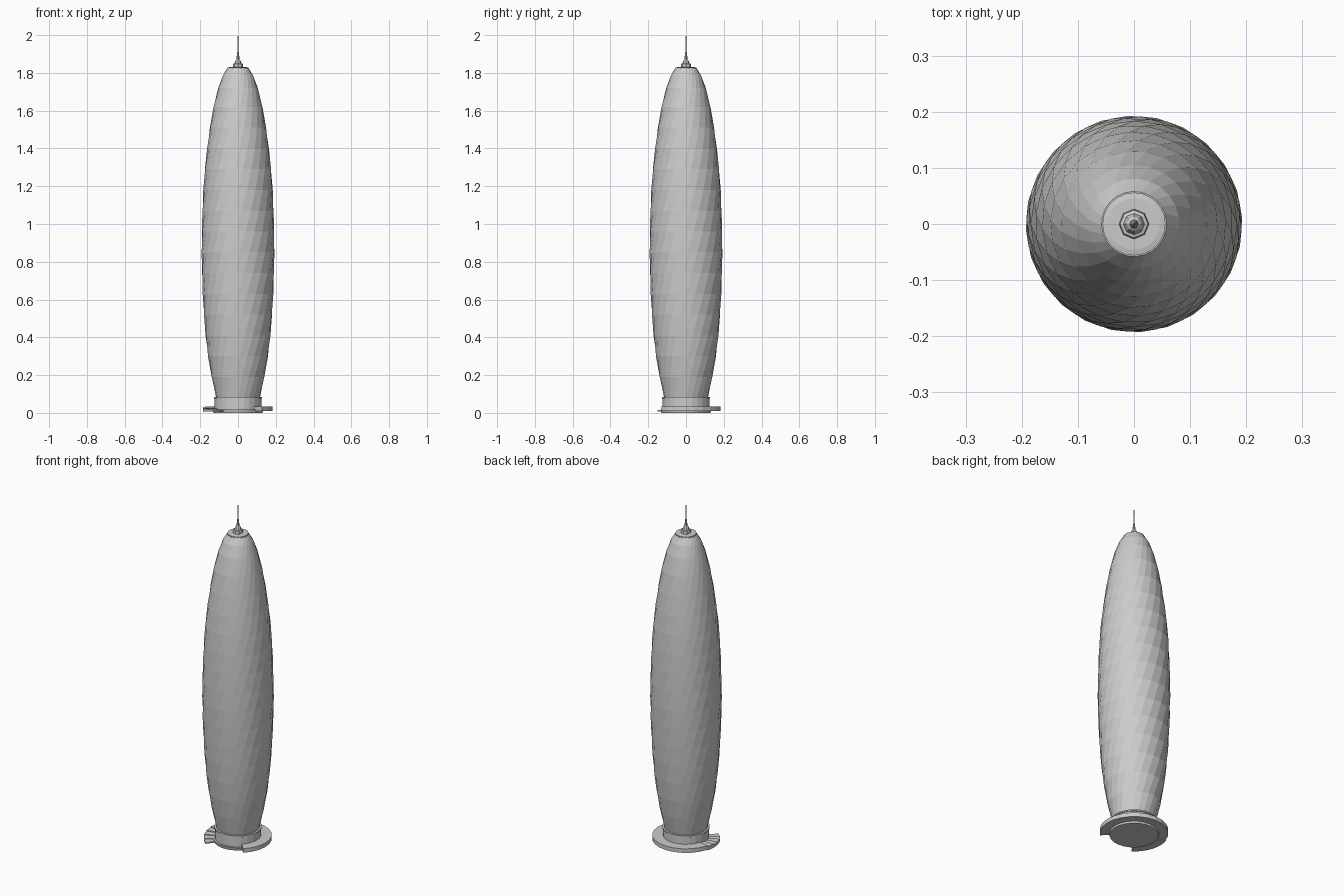
import bpy, bmesh, math

if "Cube" in bpy.data.objects:
    bpy.data.objects.remove(bpy.data.objects["Cube"])


def make_object(name, bm):
    bmesh.ops.recalc_face_normals(bm, faces=bm.faces)
    mesh = bpy.data.meshes.new(name)
    bm.to_mesh(mesh)
    bm.free()
    obj = bpy.data.objects.new(name, mesh)
    bpy.context.collection.objects.link(obj)
    return obj


def lathe(name, profile, sides, twist=0.0):
    """Capped stack of rings; each ring is turned by twist (degrees)."""
    bm = bmesh.new()
    rings = []
    for k, (r, z) in enumerate(profile):
        off = math.radians(twist * k)
        rings.append([bm.verts.new((r * math.cos(off + math.tau * i / sides),
                                    r * math.sin(off + math.tau * i / sides), z))
                      for i in range(sides)])
    for a, b in zip(rings, rings[1:]):
        for i in range(sides):
            j = (i + 1) % sides
            bm.faces.new((a[i], a[j], b[j], b[i]))
    bm.faces.new(rings[0][::-1])
    bm.faces.new(rings[-1])
    return make_object(name, bm)


def sector(name, radius, start, end, z0, z1):
    """Pie-shaped slab running from the centre to the rim."""
    bm = bmesh.new()
    n = max(1, round((end - start) / 15))
    angles = [math.radians(start + (end - start) * i / n) for i in range(n + 1)]
    pts = [(0, 0)] + [(radius * math.cos(a), radius * math.sin(a)) for a in angles]
    low = [bm.verts.new((x, y, z0)) for x, y in pts]
    top = [bm.verts.new((x, y, z1)) for x, y in pts]
    bm.faces.new(low[::-1])
    bm.faces.new(top)
    for i in range(len(pts)):
        j = (i + 1) % len(pts)
        bm.faces.new((low[i], low[j], top[j], top[i]))
    return make_object(name, bm)


# Tower shell: bulging profile with faceted twist
body = [(0.115, 0.075), (0.14, 0.19), (0.159, 0.30), (0.172, 0.41), (0.181, 0.52),
        (0.187, 0.63), (0.191, 0.74), (0.193, 0.85), (0.192, 0.96), (0.189, 1.07),
        (0.184, 1.18), (0.176, 1.29), (0.164, 1.40), (0.149, 1.51), (0.130, 1.62),
        (0.105, 1.72), (0.081, 1.785), (0.058, 1.822)]
lathe("tower_shell", body, 24, 9)

# Crown ring, octagonal cap and spire
lathe("crown_ring", [(0.056, 1.815), (0.056, 1.828), (0.046, 1.83)], 24)
lathe("crown_cap", [(0.027, 1.828), (0.025, 1.848), (0.019, 1.85), (0.013, 1.866),
                    (0.008, 1.87)], 8)
lathe("spire", [(0.008, 1.865), (0.006, 1.90), (0.003, 1.915), (0.0012, 2.0)], 8)

# Lobby drum with a slim lip
lathe("lobby_drum", [(0.124, 0.01), (0.124, 0.075), (0.128, 0.077), (0.128, 0.085),
                     (0.114, 0.085)], 24)
lathe("foundation", [(0.13, 0.0), (0.135, 0.018)], 24)

# Plaza plate open at the front, with steps descending at the left
sector("plaza_plate", 0.182, -46, 164, 0.010, 0.034)
for i in range(5):
    sector(f"plaza_step_{i + 1}", 0.185, 164 + 14 * i, 178 + 14 * i,
           0.007, 0.030 - 0.004 * i)
